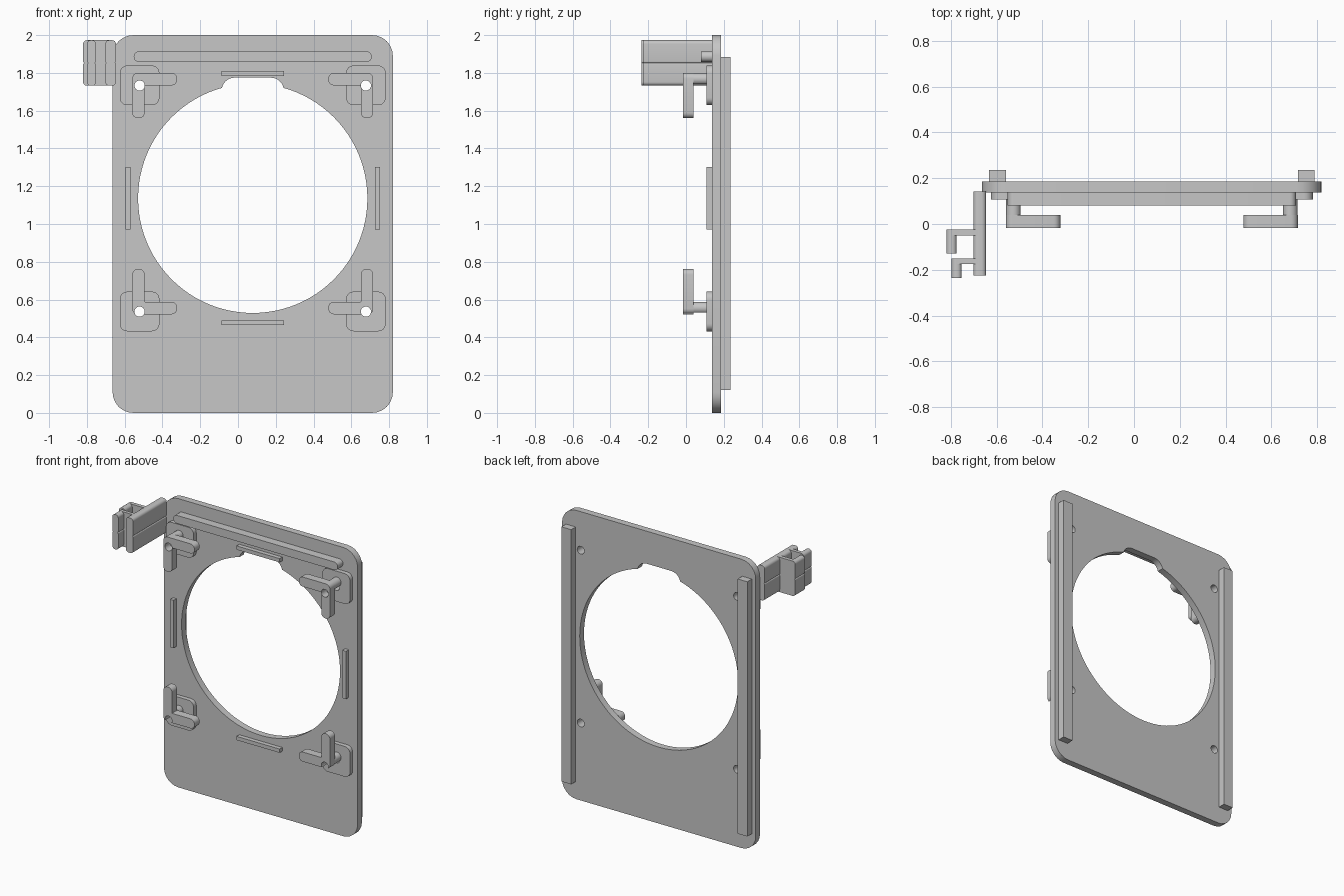
import bpy, bmesh, math
from mathutils import Vector

if "Cube" in bpy.data.objects:
    bpy.data.objects.remove(bpy.data.objects["Cube"])

grey = bpy.data.materials.new("light grey")
grey.diffuse_color = (0.57, 0.57, 0.57, 1)
grey.use_nodes = True
grey.node_tree.nodes["Principled BSDF"].inputs["Base Color"].default_value = grey.diffuse_color


def rounded(points, radii, steps=6):
    """Outline with each corner rounded by its radius."""
    out, n = [], len(points)
    for i, (p, r) in enumerate(zip(points, radii)):
        p = Vector(p)
        if r == 0:
            out.append(p)
            continue
        a = (Vector(points[i - 1]) - p).normalized()
        b = (Vector(points[(i + 1) % n]) - p).normalized()
        half = a.angle(b) / 2
        c = p + (a + b).normalized() * r / math.sin(half)
        t, w = r / math.tan(half), math.pi - 2 * half
        v0, v1 = p + a * t - c, p + b * t - c
        for k in range(steps + 1):
            u = k / steps
            out.append(c + (v0 * math.sin((1 - u) * w) + v1 * math.sin(u * w)) / math.sin(w))
    return out


def rect(x0, x1, z0, z1, r=0.0, r_top=None):
    top = r if r_top is None else r_top
    return rounded([(x0, z0), (x1, z0), (x1, z1), (x0, z1)], [r, r, top, top])


def circle(x, z, r, n=24):
    return [Vector((x + r * math.cos(2 * math.pi * k / n),
                    z + r * math.sin(2 * math.pi * k / n))) for k in range(n)]


def prism(name, outline, y0, y1):
    """Extrude an x-z outline along y."""
    bm = bmesh.new()
    face = bm.faces.new([bm.verts.new((p.x, y0, p.y)) for p in outline])
    res = bmesh.ops.extrude_face_region(bm, geom=[face])
    verts = [g for g in res["geom"] if isinstance(g, bmesh.types.BMVert)]
    bmesh.ops.translate(bm, verts=verts, vec=(0, y1 - y0, 0))
    bmesh.ops.remove_doubles(bm, verts=bm.verts, dist=1e-5)
    bmesh.ops.recalc_face_normals(bm, faces=bm.faces)
    mesh = bpy.data.meshes.new(name)
    bm.to_mesh(mesh)
    bm.free()
    mesh.materials.append(grey)
    ob = bpy.data.objects.new(name, mesh)
    bpy.context.collection.objects.link(ob)
    return ob


def cut(ob, cutters):
    bpy.context.view_layer.objects.active = ob
    for c in cutters:
        mod = ob.modifiers.new("cut", "BOOLEAN")
        mod.operation, mod.solver, mod.object = "DIFFERENCE", "EXACT", c
        bpy.ops.object.modifier_apply(modifier=mod.name)


CX = 0.078          # centre line of the plate
FRONT, BACK = 0.138, 0.185

# cutters: large opening, notch at its top, four screw holes
opening = prism("opening_cutter", circle(CX, 1.136, 0.607, 96), -1, 1)
notch = prism("notch_cutter", rect(CX - .165, CX + .165, 1.5, 1.775, 0, .07), -1, 1)
holes = {(sx, z): prism("screw_cutter", circle(CX + sx * 0.599, z, 0.027), -1, 1)
         for sx in (-1, 1) for z in (0.536, 1.733)}

# main plate
plate = prism("plate", rect(CX - 0.742, CX + 0.742, 0, 2, 0.11), FRONT, BACK)
cut(plate, [opening, notch] + list(holes.values()))

# corner pads with posts and L-shaped brackets
for (sx, z), hole in holes.items():
    up = 1 if z < 1 else -1                    # direction of the upright arm
    px = CX + sx * 0.599
    pad = prism("corner_pad", rect(px - 0.105, px + 0.105, z - 0.104, z + 0.106, 0.04),
                0.108, FRONT + 0.001)
    ox, oz = CX + sx * 0.638, (0.522 if up > 0 else 1.80)   # outer corner of the L
    local = [(0, 0), (.238, 0), (.238, .066), (.066, .066), (.066, .24), (0, .24)]
    shape = rounded([(ox - sx * a, oz + up * b) for a, b in local],
                    [.03, .03, .03, .004, .03, .03])
    bracket = prism("corner_bracket", shape, -0.017, 0.04)
    post = prism("corner_post", circle(ox - sx * .033, oz + up * .033, .032), 0.038, 0.11)
    for ob in (pad, bracket, post):
        cut(ob, [hole])

# long rounded bar and four thin ribs around the opening
prism("top_bar", rect(CX - 0.63, CX + 0.63, 1.858, 1.914, 0.027), 0.08, FRONT + 0.001)
for z in (0.477, 1.796):
    prism("rib_horizontal", rect(CX - .165, CX + .165, z - .013, z + .013), 0.108, FRONT + 0.001)
for sx in (-1, 1):
    x = CX + sx * 0.66
    prism("rib_vertical", rect(x - .013, x + .013, 0.972, 1.303), 0.108, FRONT + 0.001)
    # rear rail
    x = CX + sx * 0.675
    prism("rear_rail", rect(x - .037, x + .037, 0.12, 1.884), BACK - 0.001, 0.235)

# side clip: two stacked tiers, each an arm and two hook tips
for z0, z1, r0, r1 in ((1.732, 1.8525, .02, .008), (1.8525, 1.973, .008, .02)):
    prism("clip_arm", rect(-0.702, -0.646, z0, z1, r0, r1), -0.225, FRONT + 0.003)
    prism("front_hook_tip", rect(-0.798, -0.753, z0, z1, r0, r1), -0.235, -0.15)
    prism("rear_hook_tip", rect(-0.82, -0.775, z0, z1, r0, r1), -0.13, -0.024)

# webs joining the hook tips to the arm
prism("front_hook_web", rect(-0.775, -0.68, 1.732, 1.973), -0.174, -0.15)
prism("rear_hook_web", rect(-0.797, -0.68, 1.732, 1.973), -0.05, -0.024)

# drop cutters and smooth the round edges
for c in [opening, notch] + list(holes.values()):
    bpy.data.objects.remove(c, do_unlink=True)
bpy.ops.object.select_all(action="SELECT")
bpy.ops.object.shade_smooth_by_angle(angle=math.radians(30))
